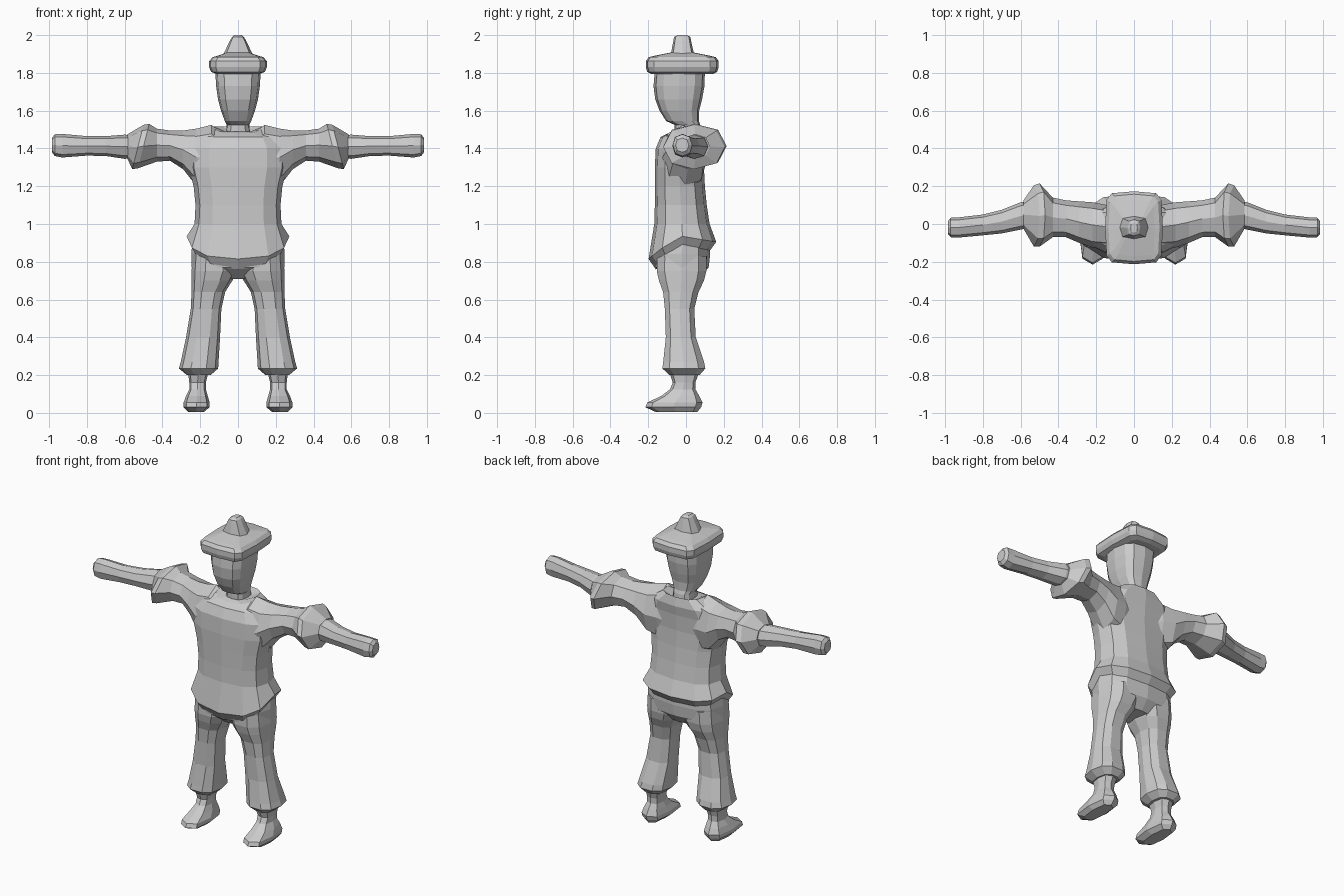
import bpy, bmesh
from math import cos, sin, pi


def sgn_pow(v, e):
    return (1 if v > 0 else -1) * abs(v) ** e if abs(v) > 1e-6 else 0.0


def loft(name, rings, axis="z", n=12, e=0.8, mirror=False):
    """Skin rings (pos, a0, a1, b0, b1[, shift]); a,b = x,y for axis z and y,z for axis x."""
    bm = bmesh.new()
    for side in ((1, -1) if mirror else (1,)):
        loops = []
        for pos, a0, a1, b0, b1, *shift in rings:
            loop = []
            for i in range(n):
                t = 2 * pi * i / n
                ca, sb = sgn_pow(cos(t), e), sgn_pow(sin(t), e)
                a = (a0 + a1) / 2 + ca * (a1 - a0) / 2
                b = (b0 + b1) / 2 + sb * (b1 - b0) / 2
                p = pos + (shift[0](ca, sb) if shift else 0)
                co = (a, b, p) if axis == "z" else (p, a, b)
                loop.append(bm.verts.new((co[0] * side, co[1], co[2])))
            loops.append(loop)
        for lo, hi in zip(loops, loops[1:]):
            for i in range(n):
                j = (i + 1) % n
                bm.faces.new((lo[i], lo[j], hi[j], hi[i]))
        bm.faces.new(loops[0][::-1])
        bm.faces.new(loops[-1])
    bmesh.ops.recalc_face_normals(bm, faces=bm.faces)
    me = bpy.data.meshes.new(name)
    bm.to_mesh(me)
    bm.free()
    ob = bpy.data.objects.new(name, me)
    bpy.context.collection.objects.link(ob)
    return ob


def weld(base, other):
    """Boolean union of two parts, keeping the first."""
    mod = base.modifiers.new("union", "BOOLEAN")
    mod.operation, mod.solver, mod.object = "UNION", "EXACT", other
    bpy.context.view_layer.objects.active = base
    bpy.ops.object.modifier_apply(modifier=mod.name)
    bpy.data.objects.remove(other)


def hem(c, s):
    return -0.12 * max(0, -s) ** 1.3 - 0.03 * max(0, s)


def collar(c, s):
    return -0.035 * max(0, -s)


def cuff(c, s):
    return -0.03 * s


# Shirt body with dipped hem and open collar
shirt = loft("shirt", [
    (0.88, -0.235, 0.235, -0.16, 0.12, hem),
    (0.935, -0.272, 0.272, -0.198, 0.16, hem),
    (1.00, -0.23, 0.23, -0.168, 0.125),
    (1.10, -0.225, 0.225, -0.165, 0.11),
    (1.20, -0.235, 0.235, -0.165, 0.10),
    (1.30, -0.26, 0.26, -0.165, 0.095),
    (1.40, -0.26, 0.26, -0.16, 0.10),
    (1.46, -0.22, 0.22, -0.135, 0.11),
    (1.515, -0.13, 0.13, -0.095, 0.10, collar),
    (1.49, -0.075, 0.075, -0.07, 0.08),
], e=0.75)

# Sleeves with flared, tilted cuffs
sleeves = loft("sleeves", [
    (0.09, -0.13, 0.08, 1.17, 1.485),
    (0.14, -0.13, 0.10, 1.17, 1.525),
    (0.22, -0.125, 0.115, 1.20, 1.505),
    (0.29, -0.10, 0.12, 1.29, 1.495),
    (0.36, -0.07, 0.125, 1.335, 1.495),
    (0.43, -0.07, 0.14, 1.33, 1.505),
    (0.50, -0.12, 0.215, 1.295, 1.53, cuff),
    (0.53, -0.12, 0.205, 1.29, 1.525, cuff),
    (0.585, -0.025, 0.125, 1.345, 1.475),
], axis="x", n=8, e=0.9, mirror=True)
weld(shirt, sleeves)

# Forearms with plain mitten ends
loft("forearms", [
    (0.55, -0.02, 0.12, 1.35, 1.47),
    (0.60, -0.03, 0.115, 1.345, 1.473),
    (0.70, -0.05, 0.075, 1.36, 1.465),
    (0.80, -0.06, 0.05, 1.362, 1.465),
    (0.93, -0.072, 0.035, 1.352, 1.477),
    (0.97, -0.07, 0.033, 1.36, 1.475),
    (0.985, -0.055, 0.015, 1.38, 1.455),
], axis="x", n=8, e=0.85, mirror=True)

# Trousers: hips plus two gathered legs
trousers = loft("trousers", [
    (0.71, -0.12, 0.12, -0.09, 0.07),
    (0.77, -0.245, 0.245, -0.165, 0.12),
    (0.84, -0.247, 0.247, -0.178, 0.128),
    (0.93, -0.24, 0.24, -0.15, 0.125),
], e=0.75)
legs = loft("legs", [
    (0.20, 0.145, 0.27, -0.09, 0.075),
    (0.235, 0.105, 0.313, -0.13, 0.107),
    (0.27, 0.103, 0.303, -0.125, 0.10),
    (0.40, 0.095, 0.275, -0.11, 0.055),
    (0.55, 0.088, 0.25, -0.115, 0.047),
    (0.64, 0.068, 0.246, -0.125, 0.07),
    (0.70, 0.03, 0.246, -0.148, 0.10),
    (0.75, 0.006, 0.246, -0.16, 0.113),
    (0.83, 0.006, 0.24, -0.16, 0.115),
], n=10, e=0.8, mirror=True)
weld(trousers, legs)

# Feet and ankles
loft("feet", [
    (0.005, 0.18, 0.265, -0.16, 0.06),
    (0.03, 0.15, 0.288, -0.215, 0.08),
    (0.055, 0.15, 0.288, -0.205, 0.088),
    (0.09, 0.16, 0.275, -0.13, 0.07),
    (0.125, 0.17, 0.258, -0.085, 0.05),
    (0.16, 0.17, 0.258, -0.07, 0.05),
    (0.22, 0.155, 0.265, -0.09, 0.07),
], n=8, e=0.7, mirror=True)

# Head tapering into the neck
loft("head", [
    (1.47, -0.065, 0.065, -0.06, 0.08),
    (1.525, -0.06, 0.06, -0.06, 0.075),
    (1.545, -0.07, 0.07, -0.105, 0.068),
    (1.60, -0.09, 0.09, -0.14, 0.07),
    (1.66, -0.106, 0.106, -0.163, 0.085),
    (1.73, -0.116, 0.116, -0.172, 0.098),
    (1.81, -0.12, 0.12, -0.165, 0.10),
], e=0.7)

# Hat: square rounded brim and small tapered crown
loft("hat_brim", [
    (1.793, -0.11, 0.11, -0.18, 0.14),
    (1.805, -0.142, 0.142, -0.205, 0.165),
    (1.83, -0.153, 0.153, -0.213, 0.173),
    (1.862, -0.153, 0.153, -0.213, 0.173),
    (1.883, -0.135, 0.135, -0.198, 0.158),
    (1.89, -0.11, 0.11, -0.17, 0.13),
    (1.908, -0.06, 0.06, -0.08, 0.04),
], e=0.38)
loft("hat_crown", [
    (1.88, -0.085, 0.085, -0.09, 0.05),
    (1.91, -0.072, 0.072, -0.078, 0.04),
    (1.97, -0.043, 0.043, -0.067, 0.027),
    (1.99, -0.032, 0.032, -0.063, 0.023),
    (2.0, -0.018, 0.018, -0.045, 0.005),
], n=8, e=0.6)
